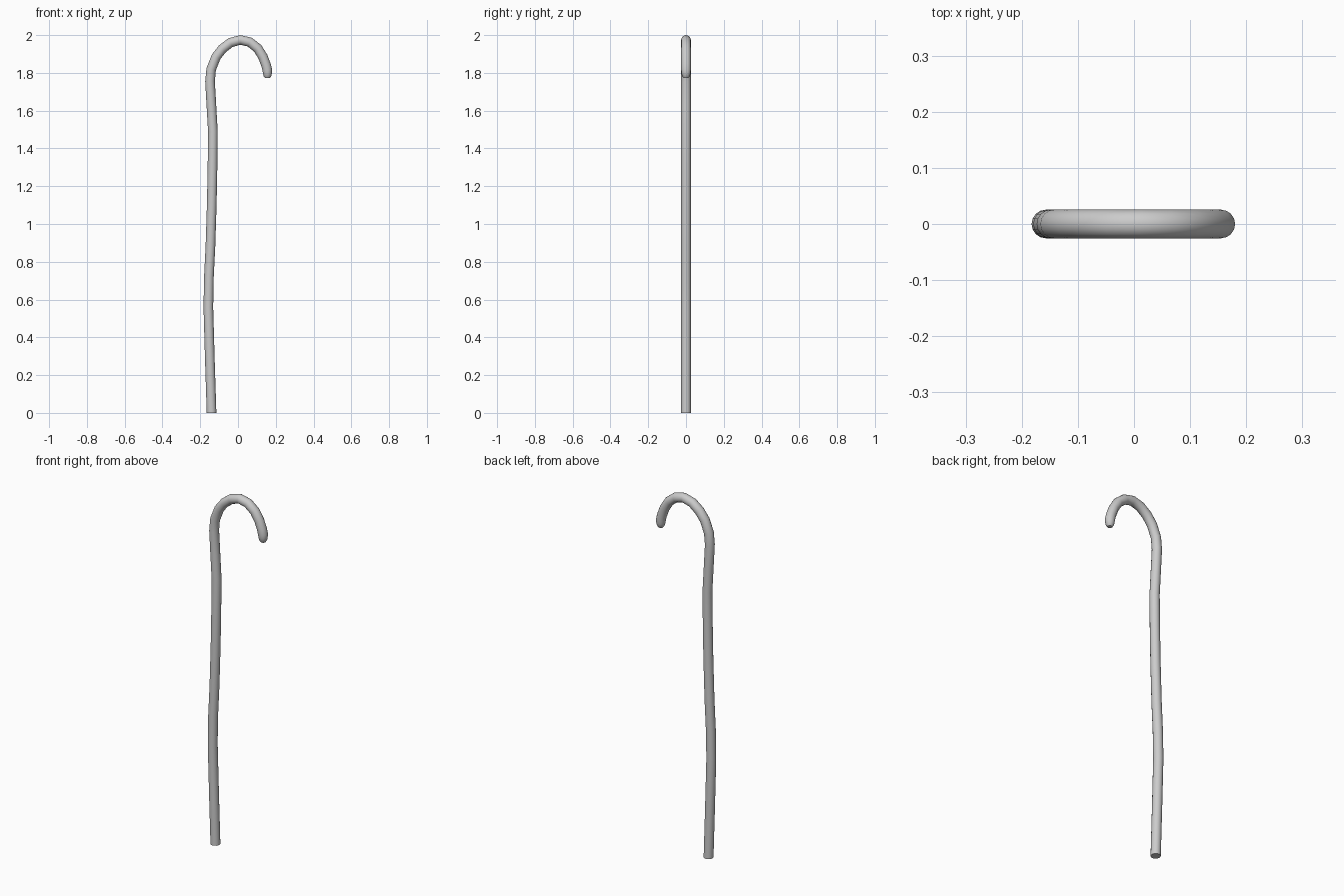
import bpy, bmesh, math
from mathutils import Vector

if "Cube" in bpy.data.objects:
    bpy.data.objects.remove(bpy.data.objects["Cube"])

SIDES = 16
R = 0.0255

# Centre line of the cane (x, z, radius scale): wavy shaft, hook, rounded tip
PATH = [
    (-0.140, 0.000, 1), (-0.149, 0.280, 1), (-0.157, 0.560, 1),
    (-0.154, 0.720, 1), (-0.146, 0.880, 1), (-0.139, 1.100, 1),
    (-0.135, 1.300, 1), (-0.133, 1.490, 1), (-0.141, 1.630, 1),
    (-0.148, 1.755, 1), (-0.142, 1.820, 1), (-0.116, 1.885, 1),
    (-0.083, 1.927, 1), (-0.040, 1.960, 1), (0.012, 1.9745, 1),
    (0.062, 1.963, 1), (0.104, 1.930, 1), (0.132, 1.885, 1),
    (0.149, 1.840, 1), (0.155, 1.815, 1), (0.156, 1.797, 0.93),
    (0.156, 1.782, 0.78), (0.156, 1.772, 0.5),
]


def sweep(name, path):
    """Sweep a circle along a path lying in the xz plane and cap both ends."""
    bm = bmesh.new()
    pts = [Vector((x, 0, z)) for x, z, _ in path]
    rings = []
    for i, p in enumerate(pts):
        tangent = pts[min(i + 1, len(pts) - 1)] - pts[max(i - 1, 0)]
        if i == 0:
            tangent = Vector((0, 0, 1))      # level foot
        tangent.normalize()
        side = Vector((tangent.z, 0, -tangent.x))
        ring = []
        for k in range(SIDES):
            a = 2 * math.pi * k / SIDES
            offset = side * math.cos(a) + Vector((0, 1, 0)) * math.sin(a)
            ring.append(bm.verts.new(p + offset * R * path[i][2]))
        rings.append(ring)
    for a, b in zip(rings, rings[1:]):
        for k in range(SIDES):
            n = (k + 1) % SIDES
            bm.faces.new((a[k], a[n], b[n], b[k]))
    bm.faces.new(rings[0][::-1])
    bm.faces.new(rings[-1])
    bmesh.ops.recalc_face_normals(bm, faces=bm.faces)
    mesh = bpy.data.meshes.new(name)
    bm.to_mesh(mesh)
    bm.free()
    obj = bpy.data.objects.new(name, mesh)
    bpy.context.collection.objects.link(obj)
    return obj


# Hooked walking stick
stick = sweep("hooked_stick", PATH)
bpy.context.view_layer.objects.active = stick
stick.select_set(True)
bpy.ops.object.shade_smooth_by_angle(angle=math.radians(50))
